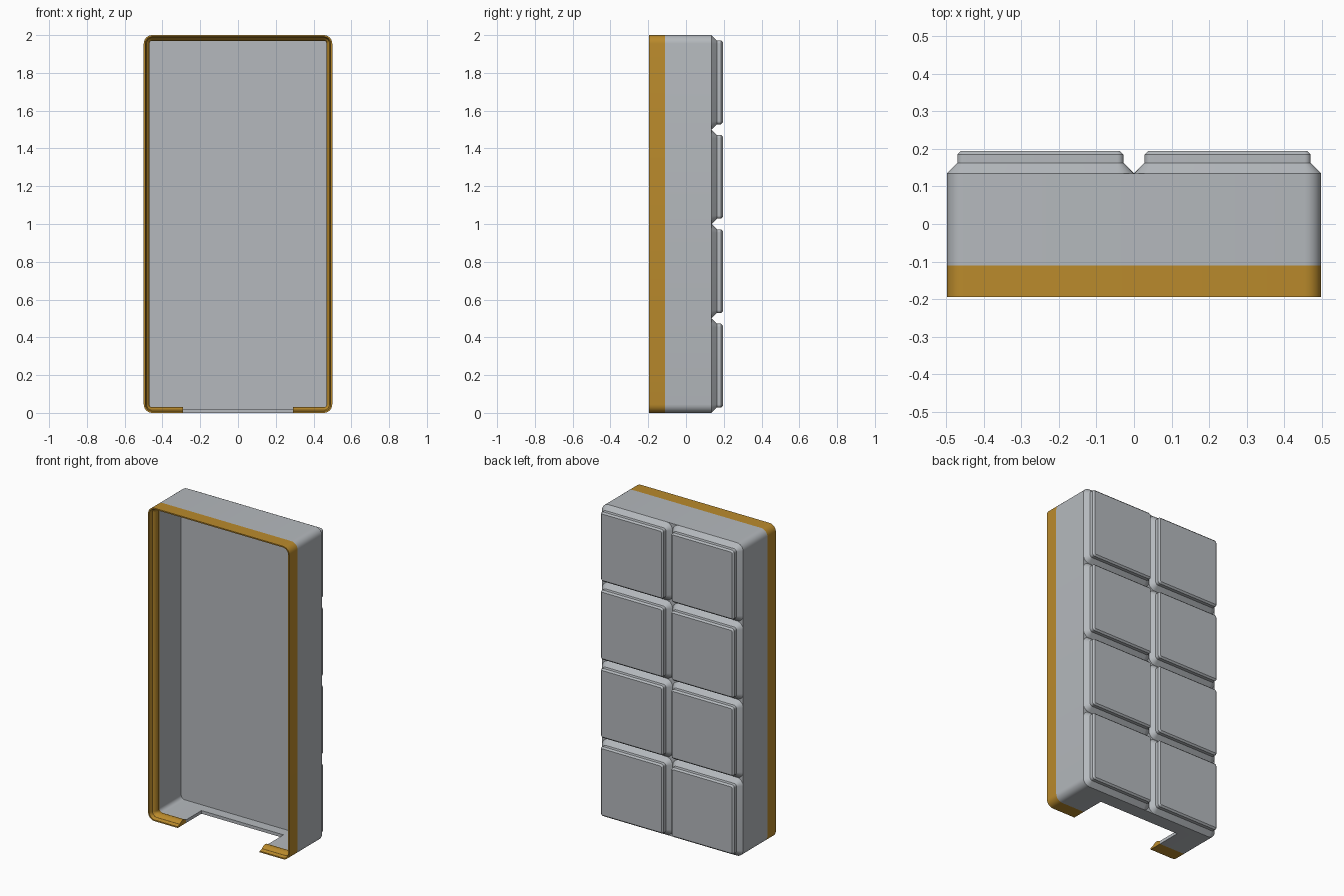
import bpy, bmesh, math

if "Cube" in bpy.data.objects:
    bpy.data.objects.remove(bpy.data.objects["Cube"])

W, H = 0.998, 2.0         # outer width and height of the case


def material(name, color):
    mat = bpy.data.materials.new(name)
    mat.diffuse_color = (*color, 1)
    mat.use_nodes = True
    mat.node_tree.nodes["Principled BSDF"].inputs["Base Color"].default_value = mat.diffuse_color
    return mat


grey = material("grey", (0.46, 0.485, 0.51))
gold = material("gold", (0.49, 0.255, 0.025))


def rounded_rect(cx, cz, w, h, r, y, seg=6):
    """Points of a rounded rectangle in the XZ plane at depth y."""
    pts = []
    for k, (sx, sz) in enumerate([(1, 1), (-1, 1), (-1, -1), (1, -1)]):
        for i in range(seg + 1):
            a = math.pi / 2 * (k + i / seg)
            pts.append((cx + sx * (w / 2 - r) + r * math.cos(a), y,
                        cz + sz * (h / 2 - r) + r * math.sin(a)))
    return pts


def loft(name, profile, cx, cz, w, h, r, mat, closed=False):
    """Sweep an (inset, y) profile round a rounded rectangle; cap or close it."""
    bm = bmesh.new()
    rings = []
    for inset, y in profile:
        pts = rounded_rect(cx, cz, w - 2 * inset, h - 2 * inset, max(r - inset, 0.008), y)
        rings.append([bm.verts.new(p) for p in pts])
    n = len(rings[0])
    pairs = list(zip(rings, rings[1:]))
    if closed:
        pairs.append((rings[-1], rings[0]))
    else:
        bm.faces.new(rings[0])
        bm.faces.new(rings[-1])
    for a, b in pairs:
        for i in range(n):
            j = (i + 1) % n
            bm.faces.new((a[i], a[j], b[j], b[i]))
    bmesh.ops.recalc_face_normals(bm, faces=bm.faces)
    mesh = bpy.data.meshes.new(name)
    bm.to_mesh(mesh)
    bm.free()
    mesh.materials.append(mat)
    obj = bpy.data.objects.new(name, mesh)
    bpy.context.collection.objects.link(obj)
    return obj


def activate(obj):
    bpy.ops.object.select_all(action='DESELECT')
    obj.select_set(True)
    bpy.context.view_layer.objects.active = obj


def smooth(obj):
    activate(obj)
    bpy.ops.object.shade_smooth_by_angle(angle=math.radians(30))


# hollow case body: inner floor, inner wall, rim edge, outer wall, back
body = loft("case_body", [(0.02, 0.11), (0.02, -0.11), (0.0, -0.11), (0.0, 0.135)],
            0, H / 2, W, H, 0.045, grey)

# gold front rim with a stepped inner lip
rim = loft("front_rim", [(0.0, -0.11), (0.0, -0.195), (0.008, -0.195), (0.015, -0.172),
                         (0.021, -0.168), (0.030, -0.15), (0.030, -0.13), (0.02, -0.11)],
           0, H / 2, W, H, 0.045, gold, closed=True)

# opening in the bottom wall
bpy.ops.mesh.primitive_cube_add(size=1, location=(0, -0.1275, 0))
cutter = bpy.context.object
cutter.name = "bottom_cutter"
cutter.scale = (0.58, 0.345, 0.2)
cutter.hide_render = True
for part in (body, rim):
    mod = part.modifiers.new("opening", 'BOOLEAN')
    mod.operation = 'DIFFERENCE'
    mod.solver = 'EXACT'
    mod.object = cutter
    activate(part)
    bpy.ops.object.modifier_apply(modifier=mod.name)
    smooth(part)
bpy.data.objects.remove(cutter)

# two by four raised blocks on the back
block_profile = [(0.0, 0.125), (0.0, 0.135), (0.028, 0.163), (0.028, 0.185), (0.038, 0.195)]
for col in range(2):
    for row in range(4):
        block = loft(f"back_block_{col}_{row}", block_profile,
                     (col - 0.5) * W / 2, (row + 0.5) * H / 4, W / 2, H / 4, 0.045, grey)
        smooth(block)
